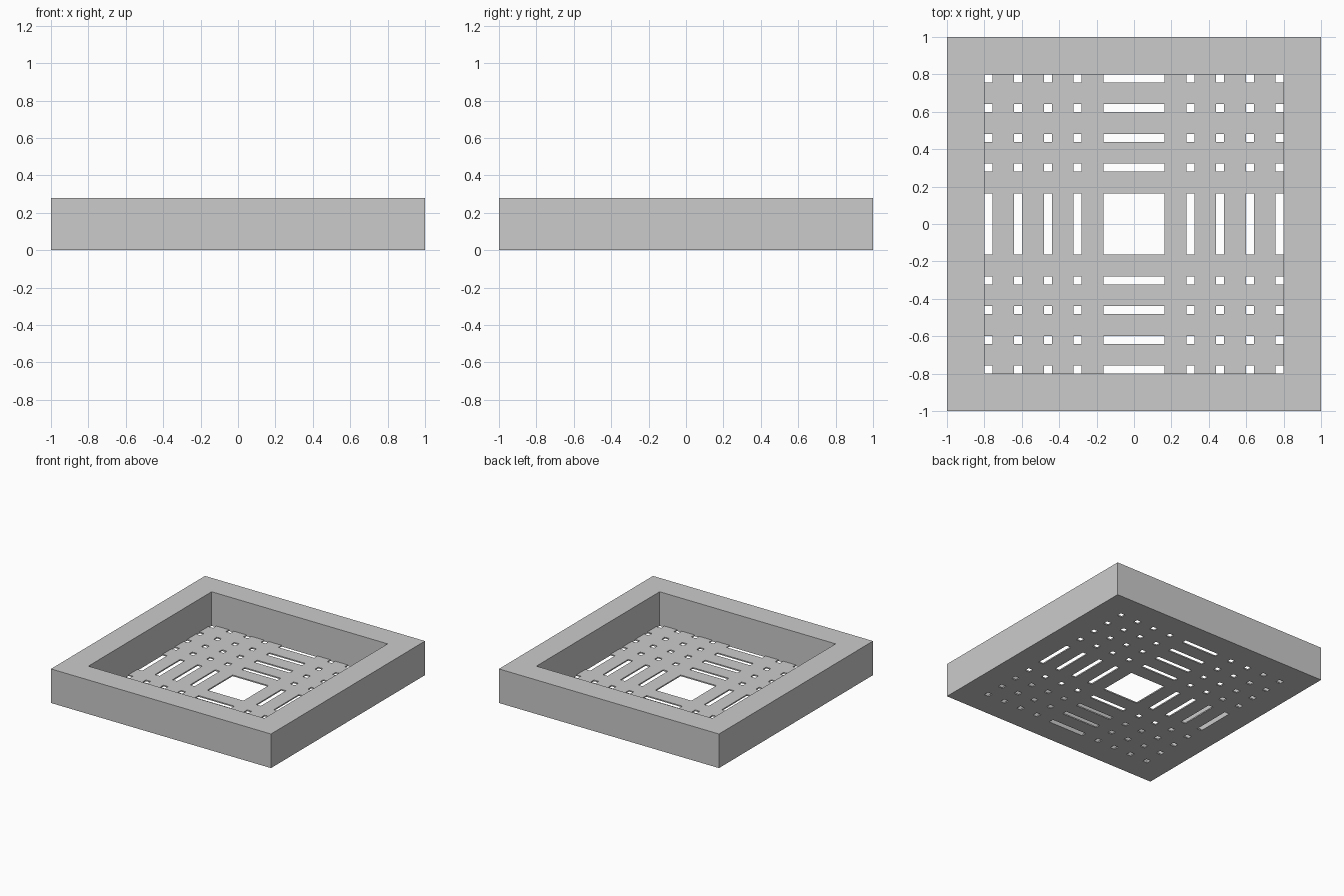
import bpy
import bmesh

cube = bpy.data.objects.get("Cube")
if cube:
    bpy.data.objects.remove(cube)

HEIGHT, FLOOR = 0.28, 0.01      # rim height and floor thickness
INNER, CENTRE = 0.8, 0.163      # half widths of the basin and the central opening
SLOT = 0.0425                   # slot width
PITCH = (INNER - CENTRE) / 4    # one bar plus one slot

# Grid lines from the middle outwards, mirrored; odd-numbered strips are open
half = [CENTRE]
for k in range(1, 5):
    edge = CENTRE + k * PITCH
    half += [edge - SLOT, edge]
half.append(1.0)
lines = [-v for v in reversed(half)] + half
last = len(lines) - 2


def is_open(i):
    """Strips alternate between bar and slot, starting with the rim."""
    return i % 2 == 1


def is_rim(i, j):
    return i in (0, last) or j in (0, last)


# Perforated sheet: leave out every cell where two slots cross
bm = bmesh.new()
grid = [[bm.verts.new((x, y, 0)) for y in lines] for x in lines]
for i in range(last + 1):
    for j in range(last + 1):
        if is_open(i) and is_open(j):
            continue
        bm.faces.new((grid[i][j], grid[i + 1][j], grid[i + 1][j + 1], grid[i][j + 1]))


def raise_faces(faces, dz):
    """Extrude faces straight up and return the new top faces."""
    new = bmesh.ops.extrude_face_region(bm, geom=faces)["geom"]
    verts = [g for g in new if isinstance(g, bmesh.types.BMVert)]
    bmesh.ops.translate(bm, verts=verts, vec=(0, 0, dz))
    return [g for g in new if isinstance(g, bmesh.types.BMFace)]


# Thicken the floor, then raise the rim
top = raise_faces(list(bm.faces), FLOOR)
rim = [f for f in top if max(map(abs, f.calc_center_median()[:2])) > INNER]
raise_faces(rim, HEIGHT - FLOOR)
bmesh.ops.delete(bm, geom=[f for f in rim if f.is_valid], context="FACES_ONLY")
bmesh.ops.recalc_face_normals(bm, faces=bm.faces)

mesh = bpy.data.meshes.new("drain_tray")
bm.to_mesh(mesh)
bm.free()
tray = bpy.data.objects.new("drain_tray", mesh)
bpy.context.collection.objects.link(tray)

# Plain grey
grey = bpy.data.materials.new("plain_grey")
grey.use_nodes = True
colour = (0.6, 0.6, 0.6, 1)
grey.diffuse_color = colour
grey.node_tree.nodes["Principled BSDF"].inputs["Base Color"].default_value = colour
mesh.materials.append(grey)
